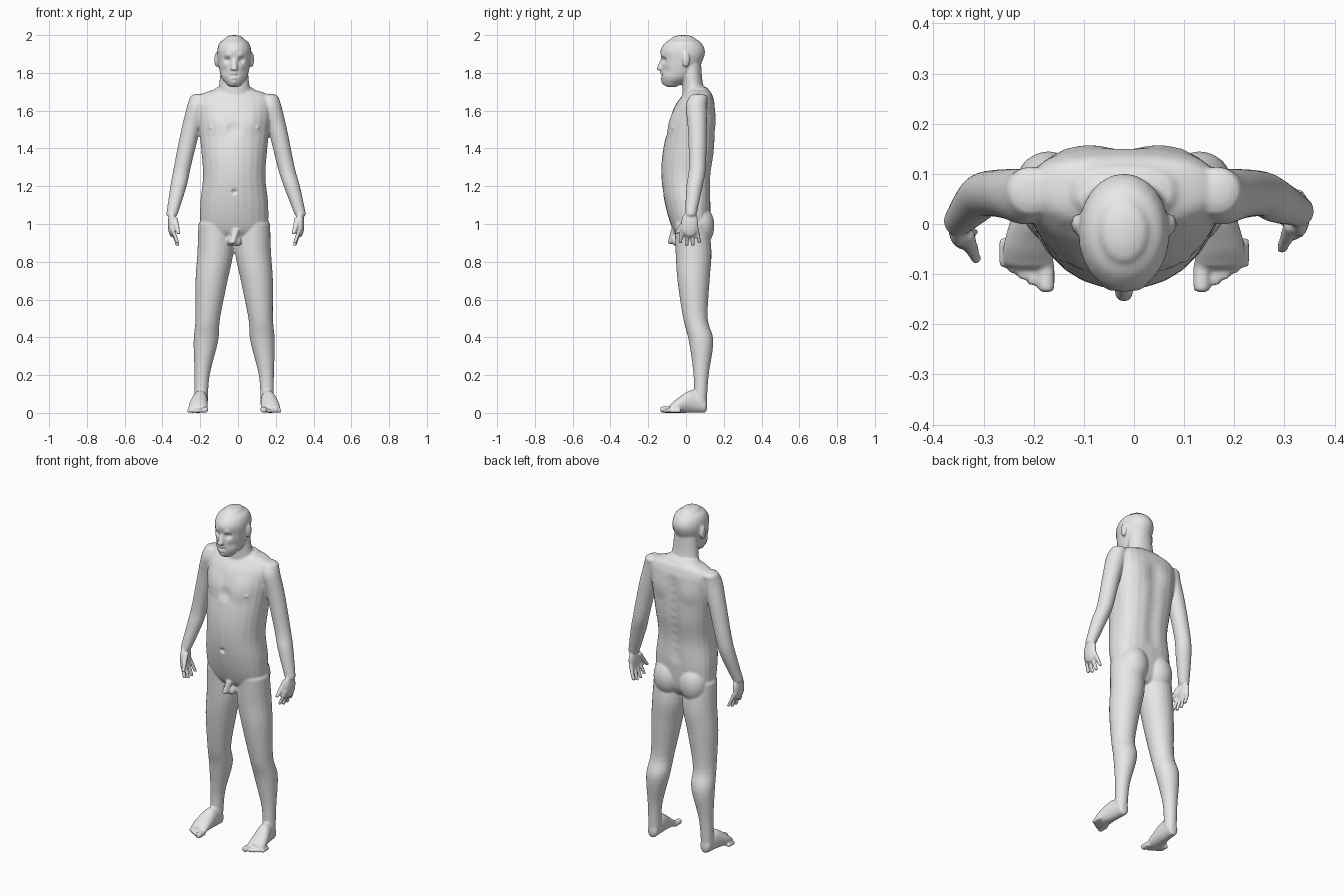
import bpy
import bmesh
from math import cos, sin, pi
from mathutils import Matrix, Vector

if "Cube" in bpy.data.objects:
    bpy.data.objects.remove(bpy.data.objects["Cube"])

MIDLINE = -0.02
RIGHT, LEFT = -1, 1
bm = bmesh.new()


def spline(before, start, end, after, t):
    """Catmull-Rom blend between two sections."""
    blended = []
    for p, q, r, s in zip(before, start, end, after):
        tangent_in, tangent_out = (r - p) / 2, (s - q) / 2
        bend = 3 * (r - q) - 2 * tangent_in - tangent_out
        twist = 2 * (q - r) + tangent_in + tangent_out
        blended.append(q + t * (tangent_in + t * (bend + t * twist)))
    return blended


def dome(section, direction):
    """Shrinking sections that round off an open end."""
    position, across, half_width, along, half_depth = section
    height = 0.4 * min(half_width, half_depth)
    return [(position + direction * height * sin(angle),
             across, half_width * cos(angle), along, half_depth * cos(angle))
            for angle in (0.5, 1, 1.4)]


def loft(sections, side=LEFT, axis="Z", squareness=2, segments=24, steps=5):
    """Closed skin over (position, centre, half width, centre, half depth) sections."""
    sections = sorted(sections)
    padded = [sections[0]] + sections + [sections[-1]]
    rows = dome(sections[0], -1)[::-1]
    for quad in zip(padded, padded[1:], padded[2:], padded[3:]):
        rows += [spline(*quad, step / steps) for step in range(steps)]
    rows += [sections[-1]] + dome(sections[-1], 1)

    rings = []
    for position, across, half_width, along, half_depth in rows:
        ring = []
        for k in range(segments):
            c, s = cos(2 * pi * k / segments), sin(2 * pi * k / segments)
            power = 2 / squareness if s > 0 else 1
            u = abs(c) ** power * (1 if c > 0 else -1)
            v = abs(s) ** power * (1 if s > 0 else -1)
            x = MIDLINE + side * (across + half_width * u)
            other = along + half_depth * v
            point = (x, other, position) if axis == "Z" else (x, position, other)
            ring.append(bm.verts.new(point))
        rings.append(ring)

    faces = [bm.faces.new(rings[0]), bm.faces.new(rings[-1])]
    for lower, upper in zip(rings, rings[1:]):
        for k in range(segments):
            faces.append(bm.faces.new((lower[k - 1], lower[k], upper[k], upper[k - 1])))
    bmesh.ops.recalc_face_normals(bm, faces=faces)


def trunk(outline, squareness=2):
    """Central part from (height, half width, front, back) rows."""
    loft([(height, 0, half_width, (front + back) / 2, (back - front) / 2)
          for height, half_width, front, back in outline], squareness=squareness)


def tube(path, side=LEFT):
    """Round limb along (height, x, y, radius) points."""
    loft([(height, x, radius, y, radius) for height, x, y, radius in path], side)


def ball(centre, radii, side=LEFT):
    x, y, z = centre
    place = Matrix.Translation((MIDLINE + side * x, y, z)) @ Matrix.Diagonal((*radii, 1))
    bmesh.ops.create_icosphere(bm, subdivisions=4, radius=1, matrix=place)


def build_torso_and_head():
    # torso, with a flatter back
    trunk([(.92, .09, -.03, .1), (.97, .17, -.07, .12), (1.1, .18, -.11, .13),
           (1.25, .165, -.13, .13), (1.4, .175, -.12, .15), (1.6, .195, -.07, .155),
           (1.68, .18, -.02, .14), (1.71, .11, 0, .12)], squareness=2.8)
    # neck
    trunk([(1.66, .1, -.02, .12), (1.74, .08, -.02, .09), (1.85, .07, -.03, .08)])
    # head
    trunk([(1.74, .04, -.12, -.03), (1.78, .07, -.13, .04), (1.87, .088, -.13, .09),
           (1.92, .09, -.135, .1), (1.96, .077, -.11, .08), (1.98, .05, -.08, .05)])
    # nose
    tube([(1.88, 0, -.12, .01), (1.85, 0, -.13, .014), (1.82, 0, -.138, .019)])
    # groin
    tube([(.97, .01, -.06, .02), (.9, -.01, -.08, .017)])
    for side in (RIGHT, LEFT):
        ball((.015, -.05, .91), (.023, .024, .028), side)
        # ear
        ball((.093, 0, 1.87), (.012, .02, .04), side)
        # buttock
        ball((.085, .07, .99), (.085, .08, .11), side)


def build_leg(side):
    # thigh, knee, calf and ankle
    tube([(1, .1, .03, .09), (.85, .1, .04, .095), (.7, .12, .04, .085), (.5, .14, .05, .065),
          (.38, .15, .08, .065), (.2, .17, .08, .04), (.05, .175, .075, .035)], side)
    # foot, resting on its sole
    foot = [(.1, .175, .03, .04), (.03, .18, .04, .06), (-.04, .19, .05, .04), (-.08, .19, .05, .023)]
    loft([(y, x, half_width, height, height) for y, x, half_width, height in foot], side, "Y")
    # toes, big one first
    for toe in range(5):
        radius = .017 if toe == 0 else .011
        x = .155 if toe == 0 else .163 + .019 * toe
        tip = -.13 + .012 * toe
        loft([(y, x, radius, radius, radius) for y in (tip, tip + .05)], side, "Y")


def build_arm(side):
    # the left hand hangs a little wider and further back
    swing = .02 if side == LEFT else 0
    hand_x = .33 + swing
    # shoulder, elbow and wrist
    tube([(1.67, .185, .065, .05), (1.62, .195, .055, .056), (1.5, .23, .06, .05),
          (1.3, .275, .06, .045), (1.2, .295 + swing / 2, .045, .043),
          (1.05, hand_x, .005 + swing, .03)], side)
    # palm
    ball((hand_x, swing, 1), (.021, .046, .07), side)
    # fingers
    for spread in (-1.5, -.5, .5, 1.5):
        tip = .885 + .007 * spread ** 2
        tube([(.98, hand_x, swing + .024 * spread, .012),
              (tip, hand_x - .03, swing + .034 * spread, .01)], side)
    # thumb
    tube([(1.03, hand_x - .015, swing - .02, .017),
          (.95, hand_x - .035, swing - .07, .011)], side)


def fuse_into_skin():
    """Merge the overlapping parts into one smooth body."""
    parts = bpy.data.meshes.new("body_parts")
    bm.to_mesh(parts)
    bm.free()
    rough = bpy.data.objects.new("body_parts", parts)
    bpy.context.collection.objects.link(rough)
    remesh = rough.modifiers.new("fuse", "REMESH")
    remesh.mode = "VOXEL"
    remesh.voxel_size = 0.006
    relax = rough.modifiers.new("relax", "SMOOTH")
    relax.iterations = 4
    graph = bpy.context.evaluated_depsgraph_get()
    skin = bpy.data.meshes.new_from_object(rough.evaluated_get(graph))
    bpy.data.objects.remove(rough)
    body = bpy.data.objects.new("body", skin)
    bpy.context.collection.objects.link(body)
    return skin


def press(skin, x, z, reach, depth, facing=-1):
    """Push a soft round patch of the front (or back) inwards, on both sides."""
    for side in {LEFT} if x == 0 else {RIGHT, LEFT}:
        centre = Vector((MIDLINE + side * x, z))
        for vertex in skin.vertices:
            co = vertex.co
            if abs(co.z - z) < reach and co.y * facing > 0:
                distance = (co.xz - centre).length / reach
                if distance < 1:
                    co.y -= facing * depth * (1 - distance ** 2) ** 2


build_torso_and_head()
for side in (RIGHT, LEFT):
    build_leg(side)
    build_arm(side)
skin = fuse_into_skin()

# eye sockets and brows
press(skin, .036, 1.868, .025, .014)
press(skin, .034, 1.892, .025, -.006)
# mouth, lips and chin
for x in (0, .015):
    press(skin, x, 1.785, .011, .006)
for z in (1.797, 1.773, 1.75):
    press(skin, 0, z, .016, -.006)
# cheeks
press(skin, .055, 1.81, .03, .006)
# chest, nipples and navel
press(skin, .09, 1.54, .09, -.01)
press(skin, .125, 1.51, .014, -.006)
press(skin, 0, 1.5, .05, .008)
press(skin, 0, 1.17, .02, .012)
# shoulder blades and spine groove
press(skin, .1, 1.55, .08, -.006, facing=1)
for step in range(10):
    press(skin, 0, 1.15 + .05 * step, .055, .006, facing=1)

# colour and shading
grey = bpy.data.materials.new("light_grey")
grey.use_nodes = True
colour = (.8, .8, .8, 1)
grey.diffuse_color = colour
grey.node_tree.nodes["Principled BSDF"].inputs["Base Color"].default_value = colour
skin.materials.clear()
skin.materials.append(grey)
for polygon in skin.polygons:
    polygon.material_index = 0
    polygon.use_smooth = True
